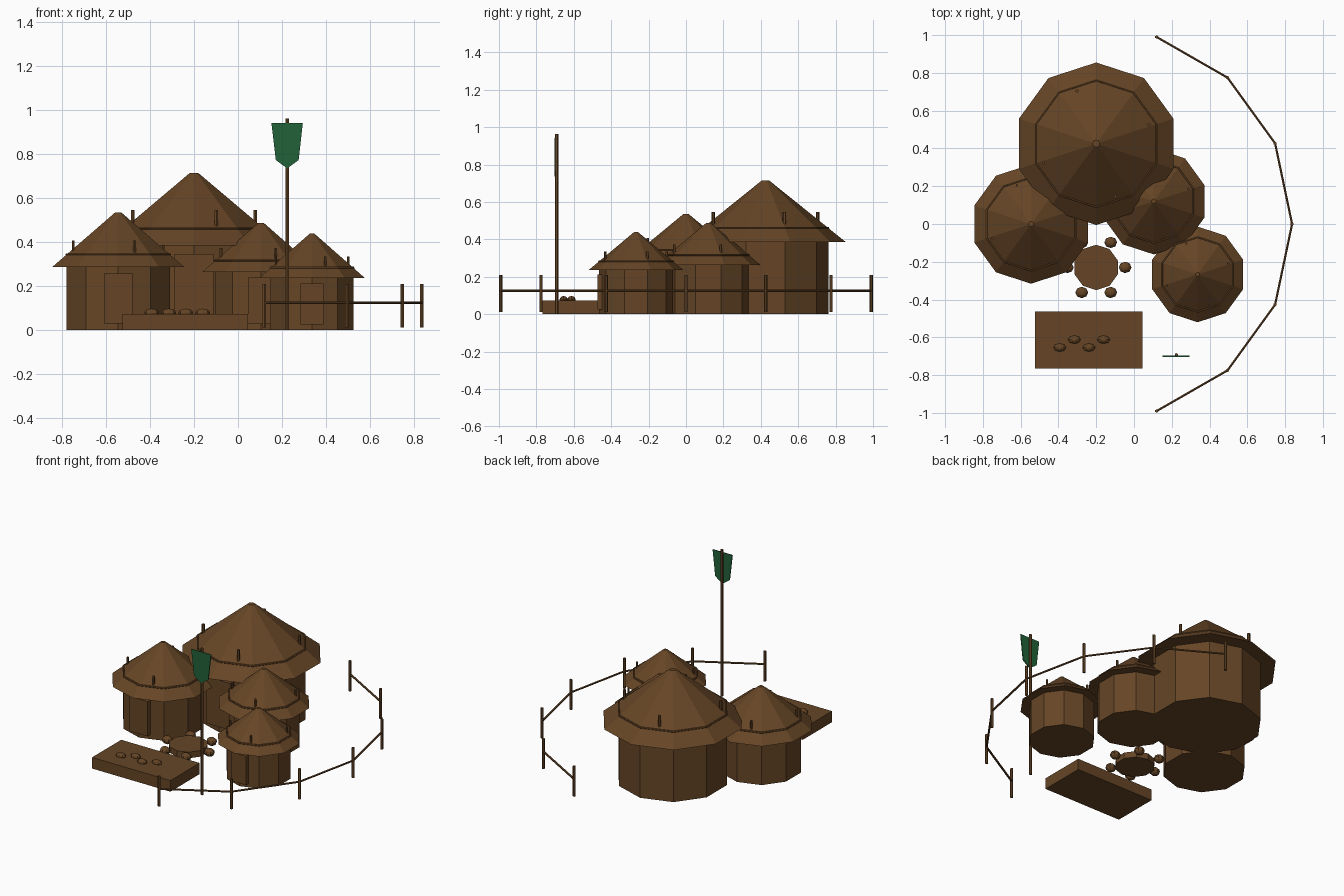
import bpy, bmesh, math
from mathutils import Vector

if "Cube" in bpy.data.objects:
    bpy.data.objects.remove(bpy.data.objects["Cube"])


def material(name, rgb):
    m = bpy.data.materials.new(name)
    m.diffuse_color = (*rgb, 1)
    m.use_nodes = True
    m.node_tree.nodes["Principled BSDF"].inputs["Base Color"].default_value = m.diffuse_color
    return m


BROWN = material("earth_brown", (0.133, 0.060, 0.019))
GREEN = material("flag_green", (0.015, 0.119, 0.040))


def finish(name, bm, mat=BROWN):
    bmesh.ops.recalc_face_normals(bm, faces=bm.faces)
    me = bpy.data.meshes.new(name)
    bm.to_mesh(me)
    bm.free()
    me.materials.append(mat)
    ob = bpy.data.objects.new(name, me)
    bpy.context.collection.objects.link(ob)
    return ob


def lathe(name, profile, x, y, sides=10, loop=False):
    """Spin (radius, z) points round a vertical axis, one corner facing +y."""
    bm = bmesh.new()
    rings = []
    for r, z in profile:
        rings.append([bm.verts.new((x + r * math.sin(math.tau * i / sides),
                                    y + r * math.cos(math.tau * i / sides), z))
                      for i in range(sides)])
    pairs = list(zip(rings, rings[1:]))
    if loop:
        pairs.append((rings[-1], rings[0]))
    else:
        bm.faces.new(rings[0])
        bm.faces.new(rings[-1])
    for a, b in pairs:
        for i in range(sides):
            j = (i + 1) % sides
            bm.faces.new((a[i], a[j], b[j], b[i]))
    return finish(name, bm)


def box(name, lo, hi):
    bm = bmesh.new()
    bmesh.ops.create_cube(bm, size=1)
    lo, hi = Vector(lo), Vector(hi)
    for v in bm.verts:
        v.co = (lo + hi) / 2 + v.co * (hi - lo)
    return finish(name, bm)


def post(name, x, y, z0, z1, r):
    lathe(name, [(r, z0), (r, z1)], x, y, 6)


def rod(name, a, b, r):
    a, b = Vector(a), Vector(b)
    bm = bmesh.new()
    bmesh.ops.create_cone(bm, cap_ends=True, segments=6, radius1=r, radius2=r,
                          depth=(b - a).length)
    q = (b - a).to_track_quat('Z', 'Y')
    for v in bm.verts:
        v.co = q @ v.co + (a + b) / 2
    finish(name, bm)


def stone(name, c, size):
    bm = bmesh.new()
    bmesh.ops.create_uvsphere(bm, u_segments=8, v_segments=6, radius=1)
    for v in bm.verts:
        v.co = Vector(c) + v.co * Vector(size)
    finish(name, bm)


def hut(name, x, y, roof_r, eave, apex):
    wall_r = roof_r * 0.785
    h = apex - eave
    lathe(name + "_wall", [(wall_r, 0), (wall_r, eave + 0.005)], x, y)
    lathe(name + "_roof", [(roof_r, eave), (roof_r * 0.045, apex)], x, y)
    # thin binding round the thatch
    z, r, t = eave + 0.23 * h, roof_r * 0.78, 0.006
    lathe(name + "_roof_binding",
          [(r + t * math.cos(k * math.tau / 6), z + t * math.sin(k * math.tau / 6))
           for k in range(6)], x, y, loop=True)
    # door panel on the front corner
    w = wall_r * 0.265
    box(name + "_door", (x - w, y - wall_r - 0.008, 0.1 * eave),
        (x + w, y - wall_r + 0.03, 0.9 * eave))
    # four pegs sticking out of the roof
    for k in range(4):
        a = math.radians(20 + 90 * k)
        post(f"{name}_roof_peg_{k}", x + 0.69 * roof_r * math.cos(a),
             y + 0.69 * roof_r * math.sin(a), eave + 0.25 * h, eave + 0.49 * h,
             0.002 + 0.017 * roof_r)


# Huts
hut("great_hut", -0.20, 0.425, 0.43, 0.385, 0.715)
hut("left_hut", -0.545, 0.0, 0.316, 0.286, 0.535)
hut("middle_hut", 0.105, 0.12, 0.281, 0.264, 0.487)
hut("right_hut", 0.337, -0.267, 0.253, 0.236, 0.438)

# Fire pit ringed by stones
lathe("fire_pit", [(0.12, 0.005), (0.12, 0.045)], -0.2, -0.23)
for k in range(6):
    a = math.tau * k / 6
    stone(f"pit_stone_{k}", (-0.2 + 0.153 * math.cos(a), -0.23 + 0.153 * math.sin(a), 0.03),
          (0.034, 0.03, 0.026))

# Low platform with four stones
box("platform", (-0.525, -0.766, 0), (0.045, -0.463, 0.073))
for k in range(4):
    stone(f"platform_stone_{k}", (-0.393 + 0.0773 * k, -0.654 + 0.042 * (k % 2), 0.077),
          (0.034, 0.022, 0.02))

# Curved fence, mirrored front to back
half = [(0.12, 0.99), (0.495, 0.775), (0.747, 0.427)]
fence = half + [(0.837, 0)] + [(x, -y) for x, y in reversed(half)]
for k, (x, y) in enumerate(fence):
    post(f"fence_post_{k}", x, y, 0.012, 0.21, 0.009)
for k, (a, b) in enumerate(zip(fence, fence[1:])):
    rod(f"fence_rail_{k}", (*a, 0.124), (*b, 0.124), 0.0065)

# Flag pole and pointed banner
post("flag_pole", 0.224, -0.692, 0, 0.963, 0.009)
outline = [(0.152, 0.942), (0.295, 0.942), (0.276, 0.773), (0.224, 0.735), (0.172, 0.773)]
bm = bmesh.new()
f = bm.faces.new([bm.verts.new((x, -0.703, z)) for x, z in outline])
ext = bmesh.ops.extrude_face_region(bm, geom=[f])
for v in ext["geom"]:
    if isinstance(v, bmesh.types.BMVert):
        v.co.y += 0.006
# close the front face again if the extrusion removed it
bmesh.ops.holes_fill(bm, edges=[e for e in bm.edges if e.is_boundary], sides=5)
finish("banner", bm, GREEN)
